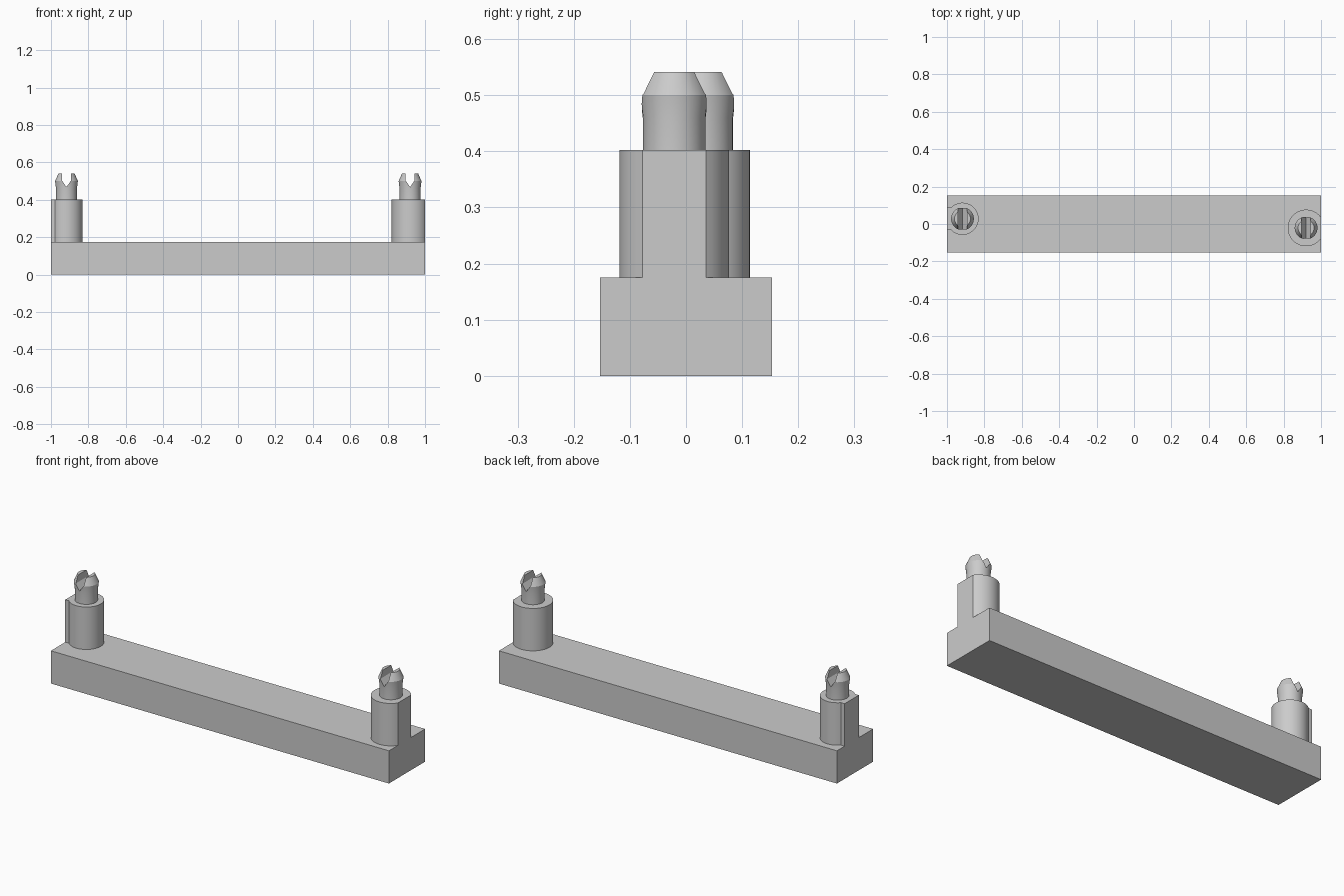
import bpy, bmesh, math

cube = bpy.data.objects.get("Cube")
if cube:
    bpy.data.objects.remove(cube, do_unlink=True)

BAR_TOP, POST_TOP = 0.175, 0.402

grey = bpy.data.materials.new("light_grey")
grey.use_nodes = True
colour = (0.6, 0.6, 0.6, 1)
grey.diffuse_color = colour
grey.node_tree.nodes["Principled BSDF"].inputs["Base Color"].default_value = colour


def make_object(name, bm):
    bmesh.ops.recalc_face_normals(bm, faces=bm.faces)
    mesh = bpy.data.meshes.new(name)
    bm.to_mesh(mesh)
    bm.free()
    mesh.materials.append(grey)
    obj = bpy.data.objects.new(name, mesh)
    bpy.context.collection.objects.link(obj)
    return obj


def prism(name, outline, offset):
    """Extrude a closed outline of 3D points along an offset."""
    bm = bmesh.new()
    face = bm.faces.new([bm.verts.new(p) for p in outline])
    new = bmesh.ops.extrude_face_region(bm, geom=[face], use_keep_orig=True)
    verts = [v for v in new["geom"] if isinstance(v, bmesh.types.BMVert)]
    bmesh.ops.translate(bm, verts=verts, vec=offset)
    return make_object(name, bm)


def shade(obj):
    bpy.ops.object.select_all(action='DESELECT')
    obj.select_set(True)
    bpy.context.view_layer.objects.active = obj
    bpy.ops.object.shade_smooth_by_angle(angle=math.radians(20))


def make_post(name, x, y, radius, half_web):
    """Round post whose outer side runs flat to the end of the bar."""
    side = math.copysign(1, x)
    start = math.asin(half_web / radius)
    steps = 40
    outline = []
    for i in range(steps + 1):
        a = start + (2 * math.pi - 2 * start) * i / steps
        outline.append((x + side * radius * math.cos(a),
                        y + radius * math.sin(a), BAR_TOP - 0.01))
    if abs(outline[0][0]) < 0.995:
        outline += [(side, y - half_web, BAR_TOP - 0.01),
                    (side, y + half_web, BAR_TOP - 0.01)]
    shade(prism(name, outline, (0, 0, POST_TOP - BAR_TOP + 0.01)))


def make_pin(name, x, y):
    """Turned snap pin with a slot that ends in a V."""
    profile = [(0, POST_TOP - 0.01), (0.056, POST_TOP - 0.01), (0.056, 0.46),
               (0.061, 0.5), (0.043, 0.541), (0, 0.541)]
    bm = bmesh.new()
    verts = [bm.verts.new((x + r, y, z)) for r, z in profile]
    edges = [bm.edges.new(pair) for pair in zip(verts, verts[1:])]
    bmesh.ops.spin(bm, geom=verts + edges, cent=(x, y, 0), axis=(0, 0, 1),
                   angle=2 * math.pi, steps=32, use_duplicate=False)
    bmesh.ops.remove_doubles(bm, verts=bm.verts, dist=0.0001)
    pin = make_object(name, bm)
    slot = [(0, 0.468), (0.024, 0.503), (0.024, 0.6),
            (-0.024, 0.6), (-0.024, 0.503)]
    cutter = prism("slot_cutter", [(x + dx, y - 0.1, z) for dx, z in slot],
                   (0, 0.2, 0))
    cutter.hide_render = True
    cut = pin.modifiers.new("slot", 'BOOLEAN')
    cut.operation = 'DIFFERENCE'
    cut.solver = 'EXACT'
    cut.object = cutter
    bpy.context.view_layer.objects.active = pin
    bpy.ops.object.modifier_apply(modifier=cut.name)
    bpy.data.objects.remove(cutter, do_unlink=True)
    shade(pin)


# Base bar
prism("base_bar", [(-1, -0.153, 0), (1, -0.153, 0), (1, 0.153, 0), (-1, 0.153, 0)],
      (0, 0, BAR_TOP))

# Posts and snap pins at both ends
for side, x, y, radius, half_web in (("right", -0.917, 0.028, 0.086, 0.06),
                                     ("left", 0.92, -0.021, 0.098, 0.0566)):
    make_post(side + "_post", x, y, radius, half_web)
    make_pin(side + "_pin", x, y)
